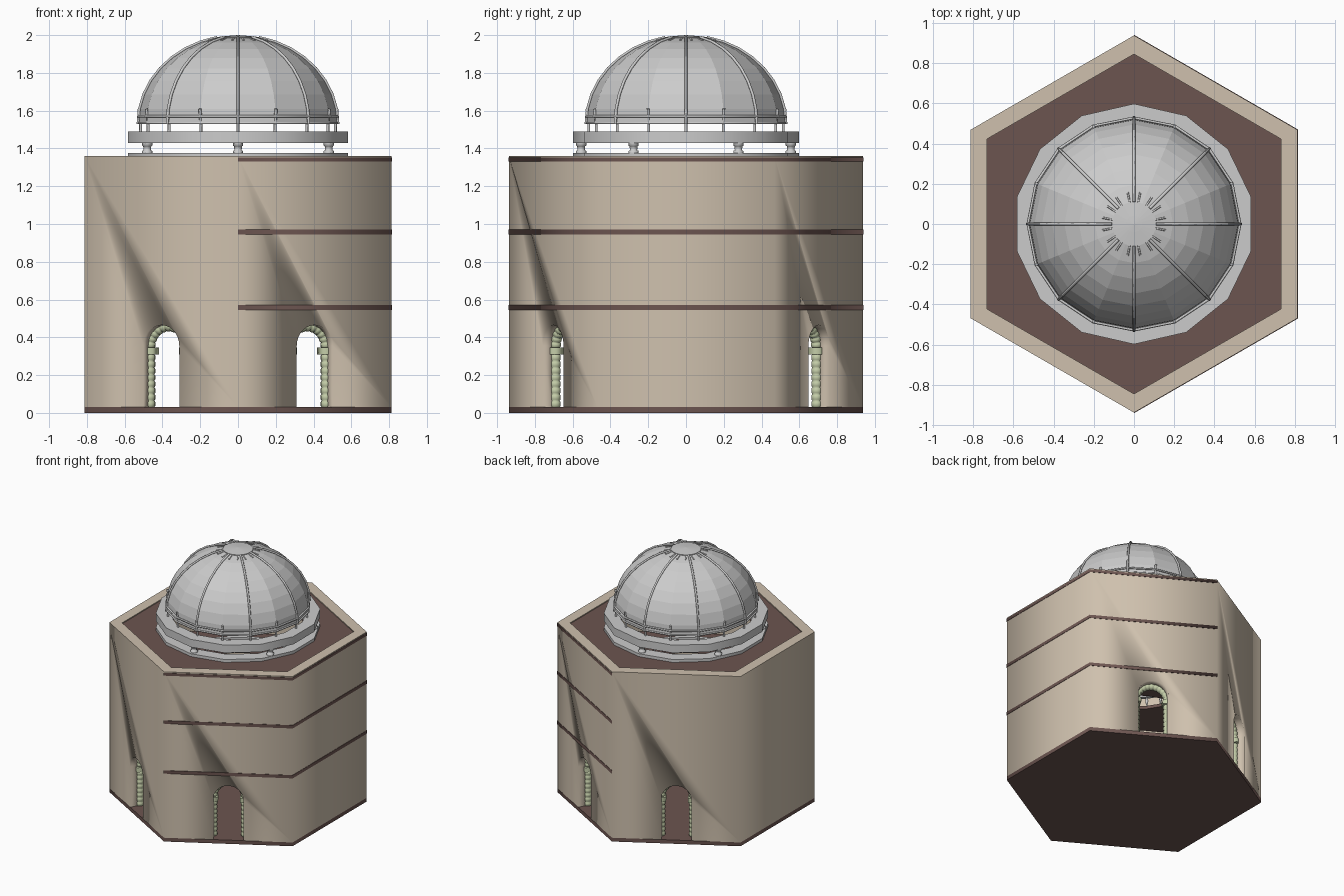
import bpy, bmesh
from math import sin, cos, pi, radians
from mathutils import Matrix, Vector

if "Cube" in bpy.data.objects:
    bpy.data.objects.remove(bpy.data.objects["Cube"])


def mat(name, c):
    m = bpy.data.materials.new(name)
    m.diffuse_color = (*c, 1)
    m.use_nodes = True
    m.node_tree.nodes["Principled BSDF"].inputs["Base Color"].default_value = m.diffuse_color
    return m


TAN = mat("tan_wall", (0.62, 0.53, 0.42))
BROWN = mat("brown_floor", (0.15, 0.09, 0.08))
GREEN = mat("pale_green", (0.56, 0.62, 0.40))


def ngon(r, n, start=0.0):
    return [(r * cos(start + 2 * pi * i / n), r * sin(start + 2 * pi * i / n)) for i in range(n)]


def to_mesh(ob, material=None):
    bpy.ops.object.select_all(action='DESELECT')
    ob.select_set(True)
    bpy.context.view_layer.objects.active = ob
    bpy.ops.object.convert(target='MESH')
    if material:
        ob.data.materials.clear()
        ob.data.materials.append(material)
    return ob


def slab(name, loops, z0, z1, material=None, matrix=Matrix()):
    """Flat outline (later loops are holes) extruded from z0 to z1."""
    cu = bpy.data.curves.new(name, 'CURVE')
    cu.dimensions = '2D'
    cu.fill_mode = 'BOTH'
    cu.extrude = (z1 - z0) / 2
    for pts in loops:
        s = cu.splines.new('POLY')
        s.points.add(len(pts) - 1)
        s.use_cyclic_u = True
        for p, q in zip(s.points, pts):
            p.co = (q[0], q[1], 0, 1)
    ob = bpy.data.objects.new(name, cu)
    bpy.context.collection.objects.link(ob)
    ob.matrix_world = matrix @ Matrix.Translation((0, 0, (z0 + z1) / 2))
    return to_mesh(ob, material)


def tubes(name, paths, r, material=None, matrix=Matrix(), cyclic=False, res=1):
    """Round bars along paths of (x, y, z[, radius factor])."""
    cu = bpy.data.curves.new(name, 'CURVE')
    cu.dimensions = '3D'
    cu.bevel_depth = r
    cu.bevel_resolution = res
    cu.use_fill_caps = True
    for pts in paths:
        s = cu.splines.new('POLY')
        s.points.add(len(pts) - 1)
        s.use_cyclic_u = cyclic
        for p, q in zip(s.points, pts):
            p.co = (q[0], q[1], q[2], 1)
            p.radius = q[3] if len(q) > 3 else 1
    ob = bpy.data.objects.new(name, cu)
    bpy.context.collection.objects.link(ob)
    ob.matrix_world = matrix
    return to_mesh(ob, material)


def lathe(name, prof, n, start=0.0):
    bm = bmesh.new()
    rings = [[bm.verts.new((x, y, z)) for x, y in ngon(r, n, start)] for r, z in prof]
    for a, b in zip(rings, rings[1:]):
        for i in range(n):
            j = (i + 1) % n
            bm.faces.new((a[i], a[j], b[j], b[i]))
    me = bpy.data.meshes.new(name)
    bm.to_mesh(me)
    bm.free()
    ob = bpy.data.objects.new(name, me)
    bpy.context.collection.objects.link(ob)
    return ob


# Hexagonal walls and base
R, RI = 0.938, 0.845
AP = R * cos(pi / 6)
slab("base_floor", [ngon(R, 6, pi / 2)], 0, 0.03, BROWN)
wall = slab("outer_wall", [ngon(R, 6, pi / 2), ngon(RI, 6, pi / 2)], 0.03, 1.36, TAN)

# Four arched doorways with banded green surrounds
HW, SPRING, FLOOR = 0.11, 0.355, 0.03
arch = [(-HW, 0.0), (HW, 0.0)] + [(HW * cos(pi * i / 14), SPRING + HW * sin(pi * i / 14)) for i in range(15)]
cutters = []
for k, deg in enumerate((-60, 60, 120, -120)):
    a = radians(deg)
    M = Matrix.Translation((AP * cos(a), AP * sin(a), 0)) @ Matrix.Rotation(a + pi / 2, 4, 'Z')
    c = slab(f"door_cutter_{k}", [arch], -0.2, 0.2, None, M @ Matrix.Rotation(pi / 2, 4, 'X'))
    c.hide_render = True
    cutters.append(c)
    mod = wall.modifiers.new("door", 'BOOLEAN')
    mod.operation, mod.solver, mod.object = 'DIFFERENCE', 'EXACT', c
    # columns: stacked drums, pinched at each joint
    u, d = HW + 0.006, 0.08
    pinch = ((0.0, 0.8), (0.2, 1.0), (0.8, 1.0))
    cols = []
    for side in (-1, 1):
        cols.append([(side * u, d, FLOOR + 0.28 * (i + t) / 8, f) for i in range(8) for t, f in pinch]
                    + [(side * u, d, 0.31, 0.8)])
    ring = [(u * cos(pi * (i + t) / 11), d, SPRING - 0.01 + u * sin(pi * (i + t) / 11), f)
            for i in range(11) for t, f in pinch] + [(-u, d, SPRING - 0.01, 0.8)]
    tubes(f"door_surround_{k}", cols + [ring], 0.03, GREEN, M, res=2)
    for side in (-1, 1):
        x0, x1 = side * u - 0.035, side * u + 0.035
        sq = [(x0, d - 0.035), (x1, d - 0.035), (x1, d + 0.035), (x0, d + 0.035)]
        slab(f"column_capital_{k}_{'left' if side < 0 else 'right'}", [sq], 0.31, 0.347, GREEN, M)
to_mesh(wall, TAN)
for c in cutters:
    bpy.data.objects.remove(c)

# Upper floors with a round well; their edges show as bands on the right half only
o, w = R + 0.003, RI + 0.01
outline = [(0, -o), (o * cos(pi / 6), -o / 2), (o * cos(pi / 6), o / 2), (0, o),
           (0, w), (-w * cos(pi / 6), w / 2), (-w * cos(pi / 6), -w / 2), (0, -w)]
for name, z0, z1, hole in (("first_floor", 0.545, 0.57, 0.45), ("second_floor", 0.945, 0.97, 0.45),
                           ("roof_deck", 1.33, 1.352, 0.5)):
    slab(name, [outline, ngon(hole, 28, pi / 2)], z0, z1, BROWN)
    if name != "roof_deck":
        # railing round the well
        tubes(name + "_balusters", [[(x, y, z1, 1), (x, y, z1 + 0.02, 0.6), (x, y, z1 + 0.05, 1.2),
                                     (x, y, z1 + 0.08, 0.7)] for x, y in ngon(0.47, 28)], 0.01)
        slab(name + "_handrail", [ngon(0.485, 28), ngon(0.455, 28)], z1 + 0.08, z1 + 0.095)

# Dome base: two fourteen-sided rings on balusters
for name, z0, z1 in (("dome_lower_ring", 1.352, 1.375), ("dome_upper_ring", 1.428, 1.49)):
    slab(name, [ngon(0.598, 14, pi / 2), ngon(0.505, 14, pi / 2)], z0, z1)
prof = ((1.375, 1.0), (1.387, 1.0), (1.39, 0.7), (1.412, 0.8), (1.415, 1.0), (1.428, 1.0))
tubes("dome_base_balusters", [[(x, y, z, f) for z, f in prof] for x, y in ngon(0.555, 6, pi / 2)], 0.027, res=2)

# Faceted dome shell
steps = [radians(78 * i / 8) for i in range(9)]
dome = lathe("dome_shell", [(0.525 * cos(t), 1.53 + 0.465 * sin(t)) for t in steps], 16)
sol = dome.modifiers.new("thickness", 'SOLIDIFY')
sol.thickness = 0.012
to_mesh(dome)

# Ribs, posts and hoops
ribs = [[(0.53 * cos(t) * cos(a), 0.53 * cos(t) * sin(a), 1.53 + 0.469 * sin(t)) for t in steps]
        for a in (2 * pi * k / 8 for k in range(8))]
tubes("dome_ribs", ribs, 0.008)
tubes("dome_posts", [[(x, y, 1.485), (x, y, 1.53), (x * 1.02, y * 1.02, 1.61)] for x, y in ngon(0.515, 16)], 0.008)
tubes("dome_hoops", [[(x, y, z) for x, y in ngon(r, 16)] for r, z in ((0.525, 1.535), (0.528, 1.57))],
      0.007, cyclic=True)

# Crown cap with short spokes
lathe("dome_crown", [(0.09, 1.97), (0.11, 1.98), (0.11, 1.99), (0.04, 1.997), (0.001, 2.0)], 24)
tubes("crown_spokes", [[(x, y, 1.984), (x * 1.6, y * 1.6, 1.972)] for x, y in ngon(0.1, 16, pi / 16)], 0.005)
